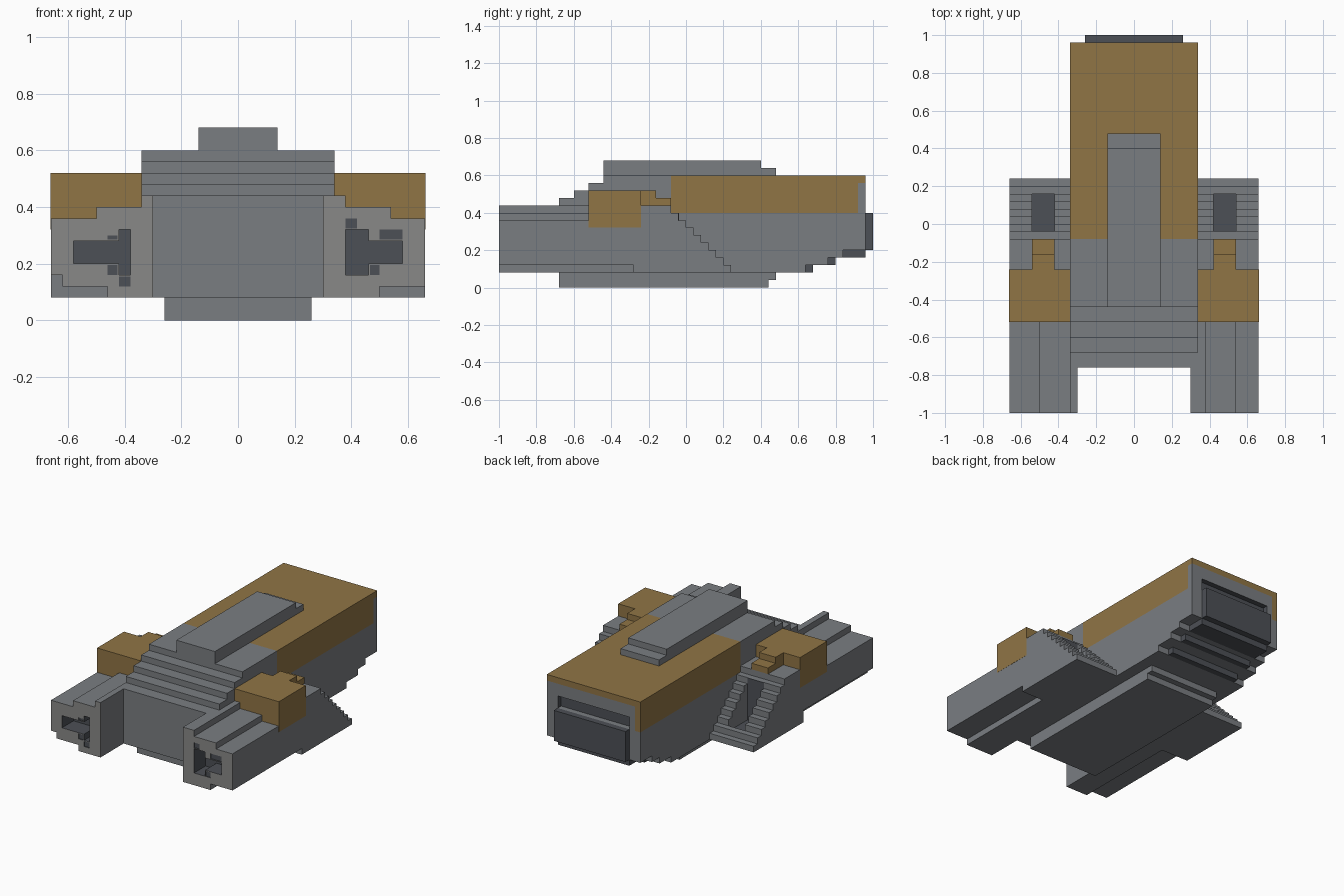
import bpy, bmesh

if "Cube" in bpy.data.objects:
    bpy.data.objects.remove(bpy.data.objects["Cube"])


def paint(name, *rgb):
    mat = bpy.data.materials.new(name)
    mat.diffuse_color = (*rgb, 1)
    mat.use_nodes = True
    mat.node_tree.nodes["Principled BSDF"].inputs["Base Color"].default_value = mat.diffuse_color
    return mat


tan = paint("tan_paint", .28, .178, .06)
grey = paint("hull_grey", .195, .207, .222)
dark = paint("dark_grey", .073, .08, .093)
pale = paint("pale_grey", .25, .25, .245)


def prism(name, pts, axis, a, b, mat=grey):
    """Extrude a flat outline along x (pts are y,z) or along y (pts are x,z)."""
    bm = bmesh.new()
    place = (lambda u, v: (a, u, v)) if axis == 'x' else (lambda u, v: (u, a, v))
    face = bm.faces.new([bm.verts.new(place(u, v)) for u, v in pts])
    new = bmesh.ops.extrude_face_region(bm, geom=[face])['geom']
    move = (b - a, 0, 0) if axis == 'x' else (0, b - a, 0)
    bmesh.ops.translate(bm, vec=move, verts=[g for g in new if isinstance(g, bmesh.types.BMVert)])
    bmesh.ops.recalc_face_normals(bm, faces=bm.faces)
    me = bpy.data.meshes.new(name)
    bm.to_mesh(me)
    bm.free()
    ob = bpy.data.objects.new(name, me)
    bpy.context.collection.objects.link(ob)
    me.materials.append(mat)
    return ob


def box(name, x0, x1, y0, y1, z0, z1, mat=grey):
    return prism(name, [(y0, z0), (y1, z0), (y1, z1), (y0, z1)], 'x', x0, x1, mat)


def cut(ob, *dims):
    """Subtract a box from an object, leaving dark walls."""
    cutter = box("cutter", *dims, dark)
    cutter.hide_render = True
    mod = ob.modifiers.new("cut", 'BOOLEAN')
    mod.operation = 'DIFFERENCE'
    mod.solver = 'EXACT'
    mod.material_mode = 'TRANSFER'
    mod.object = cutter
    bpy.context.view_layer.objects.active = ob
    bpy.ops.object.modifier_apply(modifier=mod.name)
    bpy.data.objects.remove(cutter)


# Main hull: stepped nose, stepped underside at the tail
hull = [(-.76, .08), (.64, .08), (.64, .12), (.76, .12), (.76, .16), (.84, .16),
        (.84, .20), (.96, .20), (.96, .40), (-.08, .40), (-.08, .60), (-.44, .60),
        (-.44, .56), (-.52, .56), (-.52, .52), (-.60, .52), (-.60, .48), (-.68, .48),
        (-.68, .44), (-.76, .44)]
prism("hull", hull, 'x', -.34, .34)
for i, (y0, y1) in enumerate([(.64, .68), (.76, .80), (.84, .96)]):
    box("tail_step", -.26, .26, y0, y1, .08 + .04 * i, .12 + .04 * i, dark)

# Painted rear deck with grey tail frame
prism("painted_deck", [(-.08, .40), (.92, .40), (.92, .56), (.96, .56), (.96, .60), (-.08, .60)],
      'x', -.34, .34, tan)
box("tail_corner", -.34, -.30, .92, .96, .40, .56, tan)
frame = box("tail_frame", -.30, .34, .92, .96, .40, .56)
cut(frame, -.26, .26, .925, 1.0, .38, .48)
box("engine_plate", -.26, .26, .96, 1.0, .20, .40, dark)

# Roof rail and belly plate
prism("roof_rail", [(-.44, .60), (.48, .60), (.48, .64), (.40, .64), (.40, .68), (-.44, .68)],
      'x', -.14, .14)
prism("belly_plate", [(-.68, .08), (-.68, 0), (.44, 0), (.44, .04), (.48, .04), (.48, .08)],
      'x', -.26, .26)

# Forward barrels, with dark recessed muzzles and pale front faces
right = [(.30, .08), (.50, .08), (.50, .12), (.66, .12), (.66, .36), (.54, .36),
         (.54, .40), (.38, .40), (.38, .44), (.30, .44)]
left = [(-.30, .08), (-.46, .08), (-.46, .12), (-.62, .12), (-.62, .16), (-.66, .16),
        (-.66, .36), (-.50, .36), (-.50, .40), (-.34, .40), (-.34, .44), (-.30, .44)]
holes = {
    "right": [(.38, .46, .16, .32, .12), (.44, .58, .20, .28, .12),
              (.38, .42, .325, .36, .005), (.50, .58, .285, .32, .005), (.465, .50, .16, .195, .005)],
    "left": [(-.42, -.38, .16, .32, .12), (-.58, -.41, .20, .28, .12),
             (-.46, -.425, .16, .195, .005), (-.46, -.425, .285, .30, .005),
             (-.42, -.38, .12, .155, .005)],
}
for side, outline in (("right", right), ("left", left)):
    barrel = prism(side + "_barrel", outline, 'y', -1, -.28)
    for x0, x1, z0, z1, depth in holes[side]:
        cut(barrel, x0, x1, -1.1, -1 + depth, z0, z1)
    barrel.data.materials.append(pale)
    for f in barrel.data.polygons:
        if f.center.y < -.999:
            f.material_index = len(barrel.data.materials) - 1


# Pod rear: staircase slope with a channel down the middle
def slope(channel):
    pts = [(-.28, .08), (-.28, .32), (-.24, .32), (-.24, .44), (-.08, .44)]
    for k in range(8):
        y, z = -.08 + .04 * k, .40 - .04 * k
        if channel and 1 <= k <= 5:
            if k == 1:
                pts += [(y, .12)]
            if k == 5:
                pts += [(y + .04, .12)]
            continue
        pts += [(y, z), (y + .04, z)]
    return pts + [(.24, .08)]


for s, side in ((1, "right"), (-1, "left")):
    for name, x0, x1, channel in (("inner_slope", .34, .42, False), ("channel", .42, .54, True),
                                  ("outer_slope", .54, .66, False)):
        prism(side + "_" + name, slope(channel), 'x', s * x0, s * x1)
    # Dark lining on the channel's floor and front wall
    prism(side + "_channel_lining", [(-.04, .12), (.16, .12), (.16, .123), (-.037, .123),
                                     (-.037, .40), (-.04, .40)], 'x', s * .42, s * .54, dark)
    # Painted shoulder block and its stepped fin
    box(side + "_shoulder", s * .34, s * .661, -.52, -.24, .32, .52, tan)
    prism(side + "_shoulder_fin", [(-.24, .44), (-.08, .44), (-.08, .48), (-.16, .48),
                                   (-.16, .52), (-.24, .52)], 'x', s * .42, s * .54, tan)
